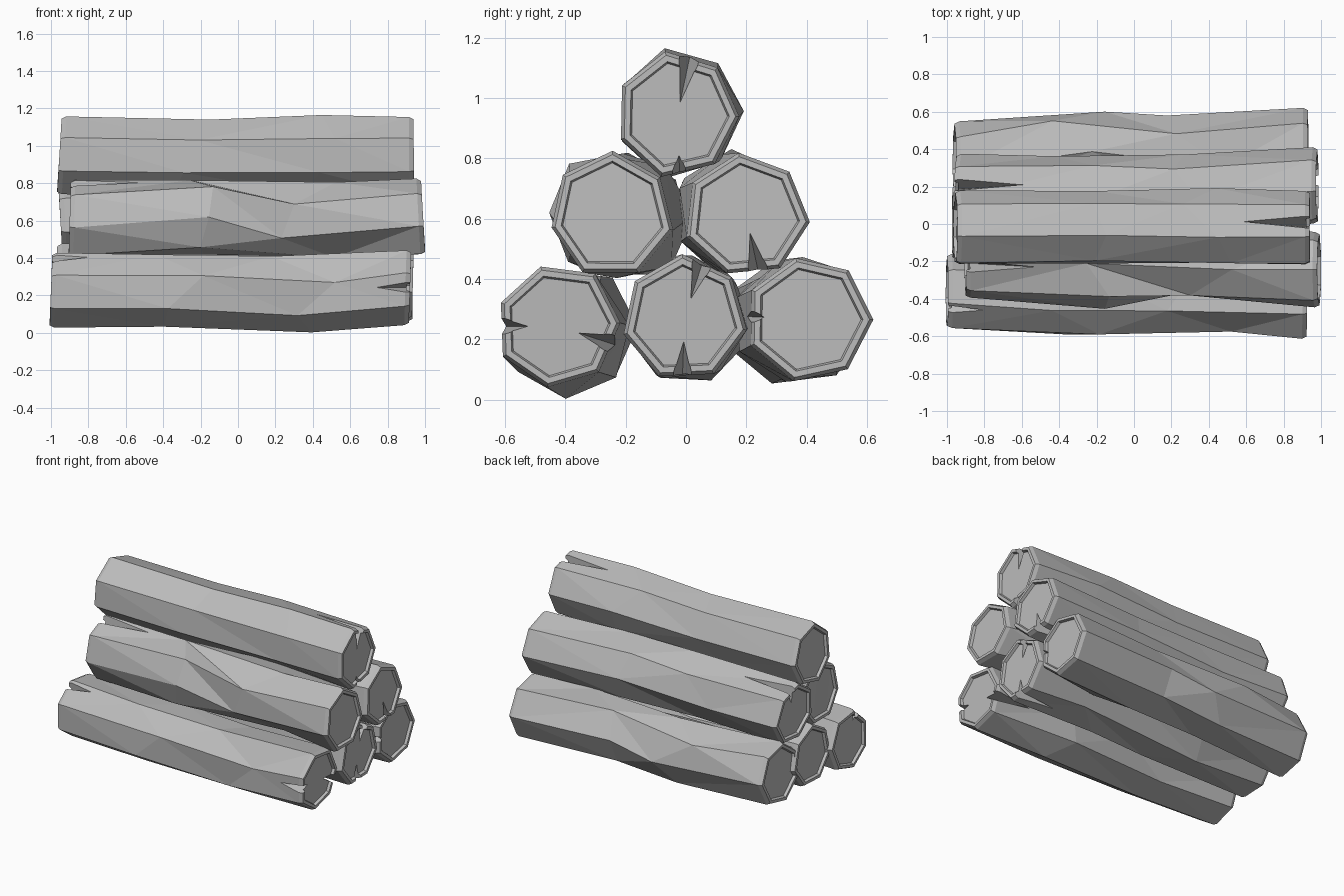
import bpy, bmesh, random
from math import sin, cos, radians, pi
from mathutils import Vector

random.seed(4)
if "Cube" in bpy.data.objects:
    bpy.data.objects.remove(bpy.data.objects["Cube"])

SIDES = 7
wood = bpy.data.materials.new("grey wood")
wood.use_nodes = True
wood.diffuse_color = (0.5, 0.5, 0.5, 1)
wood.node_tree.nodes["Principled BSDF"].inputs["Base Color"].default_value = (0.5, 0.5, 0.5, 1)


def new_object(name, bm):
    bmesh.ops.recalc_face_normals(bm, faces=bm.faces[:])
    mesh = bpy.data.meshes.new(name)
    bm.to_mesh(mesh)
    bm.free()
    mesh.materials.append(wood)
    obj = bpy.data.objects.new(name, mesh)
    bpy.context.collection.objects.link(obj)
    return obj


def crack_cutter(end_x, side, centre, radius, angle, length, depth):
    """Wedge that is widest at the log end and tapers to a point on the bark."""
    a = radians(angle)
    out = Vector((0, cos(a), sin(a)))
    across = Vector((0, -sin(a), cos(a)))
    base = Vector((end_x + side * 0.03, *centre))
    outer = base + out * radius * 1.15
    points = [outer + across * 0.05, outer - across * 0.05,
              base + out * (radius - depth),
              base + out * radius * 1.03 - Vector((side * (length + 0.03), 0, 0))]
    bm = bmesh.new()
    v = [bm.verts.new(p) for p in points]
    for tri in ((0, 1, 2), (0, 1, 3), (1, 2, 3), (2, 0, 3)):
        bm.faces.new([v[i] for i in tri])
    cutter = new_object("crack_cutter", bm)
    cutter.hide_render = True
    return cutter


def build_log(name, left, right, centres, radius, phase, twists, cracks):
    bm = bmesh.new()
    wobble = [random.uniform(-0.006, 0.006) for _ in range(SIDES)]

    def ring(x, centre, scale, jitter=0.0, tilt=0.0, twist=0.0):
        verts = []
        for i in range(SIDES):
            a = radians(phase + twist) + 2 * pi * i / SIDES
            r = (radius + wobble[i]) * scale + random.uniform(-0.05, 0.05) * jitter
            dx = random.uniform(-1, 1) * jitter + tilt * sin(a)
            verts.append(bm.verts.new((x + dx, centre[0] + r * cos(a), centre[1] + r * sin(a))))
        return verts

    # Recessed end, rim, chamfer, bent trunk, then the same at the other end
    a, b, c, d = centres
    tl, tr = random.uniform(-0.012, 0.012), random.uniform(-0.012, 0.012)
    rings = [ring(left + 0.018, a, 0.81, 0, tl), ring(left, a, 0.84, 0, tl),
             ring(left, a, 0.94, 0, tl), ring(left + 0.025, a, 1, 0, tl),
             ring(-0.28, b, 0.99, 0.18, 0, twists[0]), ring(0.35, c, 0.99, 0.18, 0, twists[1]),
             ring(right - 0.025, d, 1, 0, tr), ring(right, d, 0.94, 0, tr),
             ring(right, d, 0.84, 0, tr), ring(right - 0.018, d, 0.81, 0, tr)]
    for r, s in zip(rings, rings[1:]):
        for i in range(SIDES):
            j = (i + 1) % SIDES
            bm.faces.new((r[i], r[j], s[j], s[i]))
    bm.faces.new(rings[0])
    bm.faces.new(rings[-1])
    bmesh.ops.triangulate(bm, faces=bm.faces[:])
    log = new_object(name, bm)

    # Split cracks
    cutters = []
    for side, angle, length, depth in cracks:
        cutter = crack_cutter(right if side > 0 else left, side,
                              d if side > 0 else a, radius, angle, length, depth)
        mod = log.modifiers.new("crack", 'BOOLEAN')
        mod.operation, mod.solver, mod.object = 'DIFFERENCE', 'EXACT', cutter
        cutters.append(cutter)
    graph = bpy.context.evaluated_depsgraph_get()
    log.data = bpy.data.meshes.new_from_object(log.evaluated_get(graph))
    log.modifiers.clear()
    for cutter in cutters:
        bpy.data.objects.remove(cutter)


# Bottom row
build_log("bottom_front_log", -1.0, 0.92,
          [(-0.368, 0.23), (-0.408, 0.23), (-0.385, 0.213), (-0.425, 0.243)], 0.209, 106, (0, 6),
          [(1, 180, 0.28, 0.13), (1, -18, 0.3, 0.16), (-1, 118, 0.25, 0.1)])
build_log("bottom_middle_log", -0.97, 0.935,
          [(0.0, 0.265), (0.005, 0.26), (0.0, 0.27), (-0.005, 0.27)], 0.207, 92, (-6, 6),
          [(1, 72, 0.35, 0.16), (1, 268, 0.35, 0.15)])
build_log("bottom_back_log", -0.96, 0.93,
          [(0.335, 0.26), (0.398, 0.265), (0.362, 0.265), (0.407, 0.268)], 0.21, 102, (-9, 5),
          [(1, 178, 0.2, 0.08)])
# Middle row
build_log("middle_front_log", -0.9, 0.99,
          [(-0.195, 0.605), (-0.26, 0.615), (-0.19, 0.605), (-0.247, 0.612)], 0.209, 89, (-13, 16),
          [(-1, 100, 0.42, 0.14)])
build_log("middle_back_log", -0.95, 0.98,
          [(0.165, 0.61), (0.158, 0.615), (0.165, 0.608), (0.2, 0.61)], 0.208, 97, (-5, 5),
          [(1, 282, 0.35, 0.17), (-1, 76, 0.45, 0.14)])
# Top
build_log("top_log", -0.955, 0.94,
          [(-0.025, 0.948), (-0.022, 0.94), (-0.018, 0.952), (-0.028, 0.945)], 0.21, 101, (0, 3),
          [(1, 78, 0.4, 0.19), (1, 272, 0.25, 0.09)])
